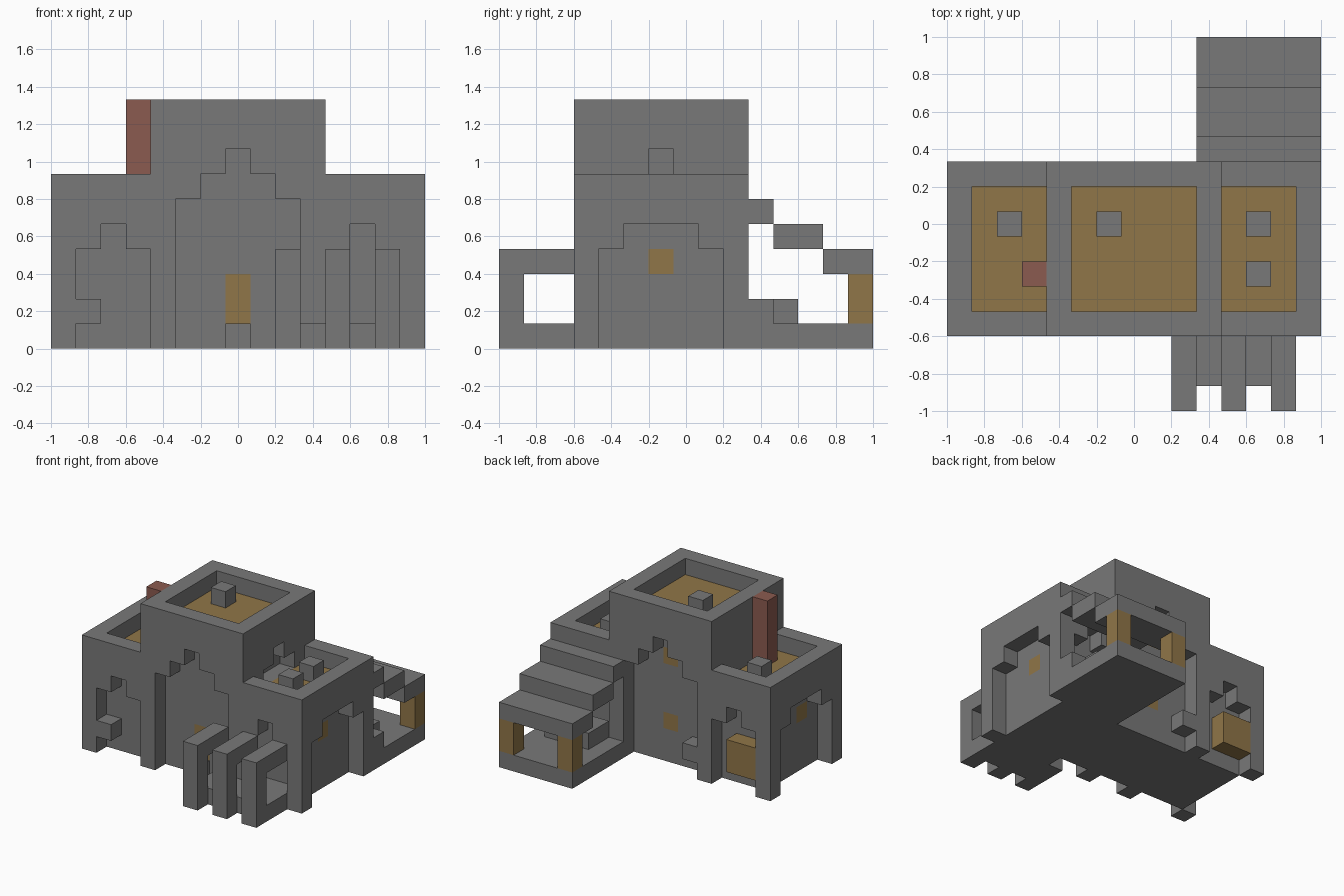
import bpy, bmesh
from mathutils import Vector

if "Cube" in bpy.data.objects:
    bpy.data.objects.remove(bpy.data.objects["Cube"], do_unlink=True)

U = 2 / 15  # edge of one building block


def material(name, rgb):
    m = bpy.data.materials.new(name)
    m.use_nodes = True
    m.diffuse_color = (*rgb, 1)
    m.node_tree.nodes["Principled BSDF"].inputs["Base Color"].default_value = (*rgb, 1)
    return m


STONE = material("grey stone", (0.19, 0.19, 0.19))
WOOD = material("tan wood", (0.28, 0.18, 0.065))
BRICK = material("red brick", (0.26, 0.105, 0.08))


def block(x, y, z):
    """Cells of a block; each argument is a (first, last) pair or one index."""
    spans = [(a, a) if isinstance(a, int) else a for a in (x, y, z)]
    rx, ry, rz = [range(a, b + 1) for a, b in spans]
    return {(i, j, k) for i in rx for j in ry for k in rz}


def build(name, cells, mat):
    """Skin a set of cells with the outer faces only."""
    bm = bmesh.new()
    verts = {}

    def vert(p):
        if p not in verts:
            verts[p] = bm.verts.new((p[0] * U - 1, p[1] * U - 1, p[2] * U))
        return verts[p]

    for c in sorted(cells):
        for axis in range(3):
            for side in (0, 1):
                n = list(c)
                n[axis] += 2 * side - 1
                if tuple(n) in cells:
                    continue
                a, b = (axis + 1) % 3, (axis + 2) % 3
                ring = []
                for da, db in ((0, 0), (1, 0), (1, 1), (0, 1)):
                    p = list(c)
                    p[axis] += side
                    p[a] += da
                    p[b] += db
                    ring.append(vert(tuple(p)))
                bm.faces.new(ring if side else ring[::-1])
    mesh = bpy.data.meshes.new(name)
    bm.to_mesh(mesh)
    bm.free()
    mesh.materials.append(mat)
    ob = bpy.data.objects.new(name, mesh)
    bpy.context.collection.objects.link(ob)
    return ob


# Solid masses: wide house and central tower
body = block((0, 14), (3, 9), (0, 6)) | block((4, 10), (3, 9), (0, 9))

# Sunken roofs
roofs = {
    "left_roof": block((1, 3), (4, 8), 6),
    "right_roof": block((11, 13), (4, 8), 6),
    "tower_roof": block((5, 9), (4, 8), 9),
}
for name, cells in roofs.items():
    floor = {(i, j, k - 1) for i, j, k in cells}
    body -= cells | floor
    build(name, floor, WOOD)

# Stepped arches, recessed one block into the walls
for wall in (3, 9):
    body -= block((5, 9), wall, (0, 5)) | block((6, 8), wall, 6) | block(7, wall, 7)
    body -= block((1, 3), wall, (0, 3)) | block(2, wall, 4)
    body -= block((11, 13), wall, (1, 3)) | block(12, wall, 4)
for wall in (0, 14):
    body -= block(wall, (4, 8), (0, 3)) | block(wall, (5, 7), 4)

# Tower doorway onto the right roof
body -= block(10, (5, 7), 6) | block(10, 6, 7)

# Wooden door and windows set flush in the recessed walls
openings = {
    "front_door": block(7, 4, (1, 2)),
    "back_window": block(7, 8, 2),
    "back_upper_window": block(7, 8, 6),
    "left_window": block(1, 5, 3),
    "right_window": block(13, 6, 3),
}
for name, cells in openings.items():
    body -= cells
    build(name, cells, WOOD)

build("house_walls", body, STONE)

# Small fittings
build("front_doorstep", block(7, 3, 0), STONE)
build("front_ledge", block(1, 3, 1), STONE)
build("back_ledge", block(5, 9, 1), STONE)
build("back_crate", block((1, 2), 9, (1, 2)), WOOD)

# Roof posts and chimney
for name, cell in (("left_roof_post", (2, 7, 6)), ("tower_roof_post", (6, 7, 9)),
                   ("right_roof_post_back", (12, 7, 6)), ("right_roof_post_front", (12, 5, 6))):
    build(name, {cell}, STONE)
build("chimney", block(3, 5, (6, 9)), BRICK)

# Front pergola: floor slab with three bent frames
build("pergola_floor", block((9, 13), (1, 2), 0), STONE)
for n, x in enumerate((9, 11, 13)):
    build(f"pergola_frame_{n + 1}", block(x, 0, (0, 3)) | block(x, (1, 2), 3), STONE)

# Back porch: slab, stepped roof, posts and seating
build("porch_floor", block((10, 14), (10, 14), 0), STONE)
for n, (rows, z) in enumerate((((10, 10), 5), ((11, 12), 4), ((13, 14), 3))):
    build(f"porch_roof_step_{n + 1}", block((10, 14), rows, z), STONE)
for side, x in (("right", 10), ("left", 14)):
    build(f"porch_post_{side}", block(x, 14, (1, 2)), WOOD)
build("porch_bench", block((11, 14), 10, 1), STONE)
for side, x in (("right", 11), ("left", 13)):
    build(f"porch_seat_{side}", block(x, 11, 1), STONE)
